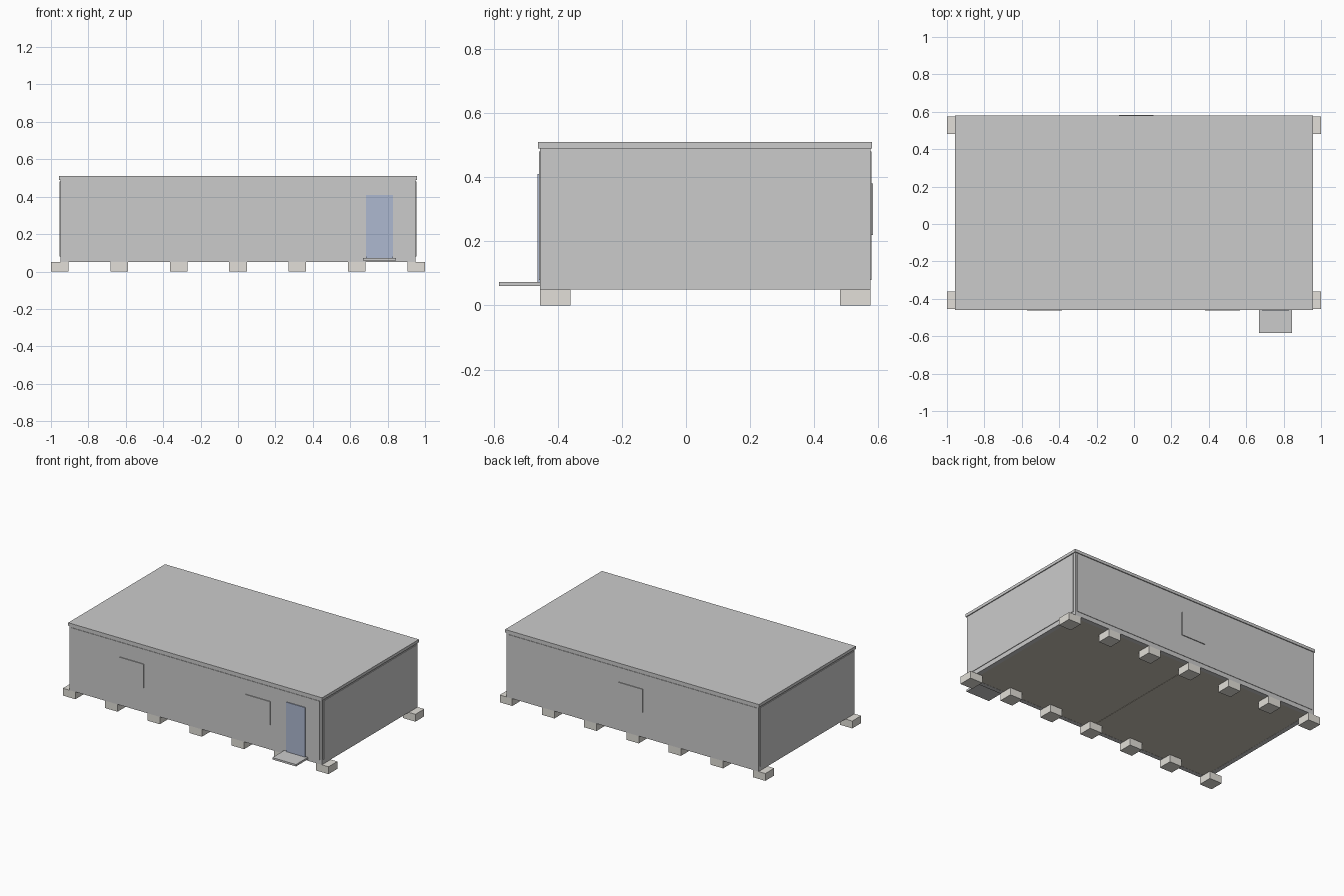
import bpy, bmesh
from mathutils import Vector

if "Cube" in bpy.data.objects:
    bpy.data.objects.remove(bpy.data.objects["Cube"])


def material(name, rgb):
    m = bpy.data.materials.new(name)
    m.diffuse_color = (*rgb, 1.0)
    m.use_nodes = True
    m.node_tree.nodes["Principled BSDF"].inputs["Base Color"].default_value = m.diffuse_color
    return m


CONCRETE = material("concrete", (0.76, 0.74, 0.69))
TIMBER = material("timber", (0.58, 0.54, 0.46))
BLUE = material("door_blue", (0.42, 0.48, 0.63))


def box(name, x, y, z, mat=None):
    """Box from (min, max) ranges on each axis."""
    lo, hi = Vector((x[0], y[0], z[0])), Vector((x[1], y[1], z[1]))
    bm = bmesh.new()
    bmesh.ops.create_cube(bm, size=1)
    for v in bm.verts:
        v.co = Vector([(lo[i] + hi[i]) / 2 + v.co[i] * (hi[i] - lo[i]) for i in range(3)])
    me = bpy.data.meshes.new(name)
    bm.to_mesh(me)
    bm.free()
    if mat:
        me.materials.append(mat)
    ob = bpy.data.objects.new(name, me)
    bpy.context.collection.objects.link(ob)
    return ob


def span(a, b):
    return (min(a, b), max(a, b))


CY = 0.06                    # centre of the cabin in depth
FX, FY = 0.95, 0.515         # half size of the frame
PX, PY = 0.954, 0.518        # outer face of the wall panels
OUT_Y = 0.5235               # outer face of windows and door
Z0, Z1 = 0.05, 0.49          # frame bottom and top
POST = 0.03

# Foundation blocks in two rows
for side, y in (("front", (CY - FY, -0.36)), ("back", (0.48, CY + FY))):
    for i in range(7):
        cx = -0.953 + i * 0.953 / 3
        box(f"{side}_foundation_block_{i + 1}", (cx - 0.047, cx + 0.047), y, (0, Z0), CONCRETE)

# Floor in two halves
for s, side in ((-1, "left"), (1, "right")):
    box(f"floor_{side}", span(s * 0.001, s * (FX - 0.01)),
        (CY - FY + 0.01, CY + FY - 0.01), (Z0 + 0.001, 0.075), TIMBER)

# Corner posts, bottom and top rails
for sx in (-1, 1):
    for sy in (-1, 1):
        box("corner_post", span(sx * FX, sx * (FX - POST)),
            span(CY + sy * FY, CY + sy * (FY - POST)), (Z0, Z1))
for label, z in (("bottom", (Z0, 0.08)), ("top", (0.475, Z1))):
    for s in (-1, 1):
        box(f"{label}_long_rail", (-FX + POST, FX - POST),
            span(CY + s * FY, CY + s * (FY - POST)), z)
        box(f"{label}_end_rail", span(s * FX, s * (FX - POST)),
            (CY - FY + POST, CY + FY - POST), z)

# Wall panels standing slightly proud of the frame
for s in (-1, 1):
    box("end_wall_panel", span(s * PX, s * (PX - 0.03)), (CY - 0.5, CY + 0.5), (0.08, 0.48))
    box("long_wall_panel", (-0.935, 0.935),
        span(CY + s * PY, CY + s * (PY - 0.03)), (0.08, 0.48))

# Roof slab
box("roof", (-0.956, 0.956), (CY - 0.521, CY + 0.521), (Z1, 0.51))

# Windows: two in front, one at the back
for name, s, x in (("front_left_window", -1, (-0.572, -0.386)),
                   ("front_right_window", -1, (0.38, 0.566)),
                   ("back_window", 1, (-0.08, 0.105))):
    box(name, x, span(CY + s * OUT_Y, CY + s * (OUT_Y - 0.02)), (0.22, 0.38))

# Door and entrance step
box("door", (0.685, 0.83), (CY - OUT_Y, CY - OUT_Y + 0.02), (0.073, 0.41), BLUE)
box("entrance_step", (0.667, 0.845), (-0.5835, CY - FY), (0.06, 0.073))
